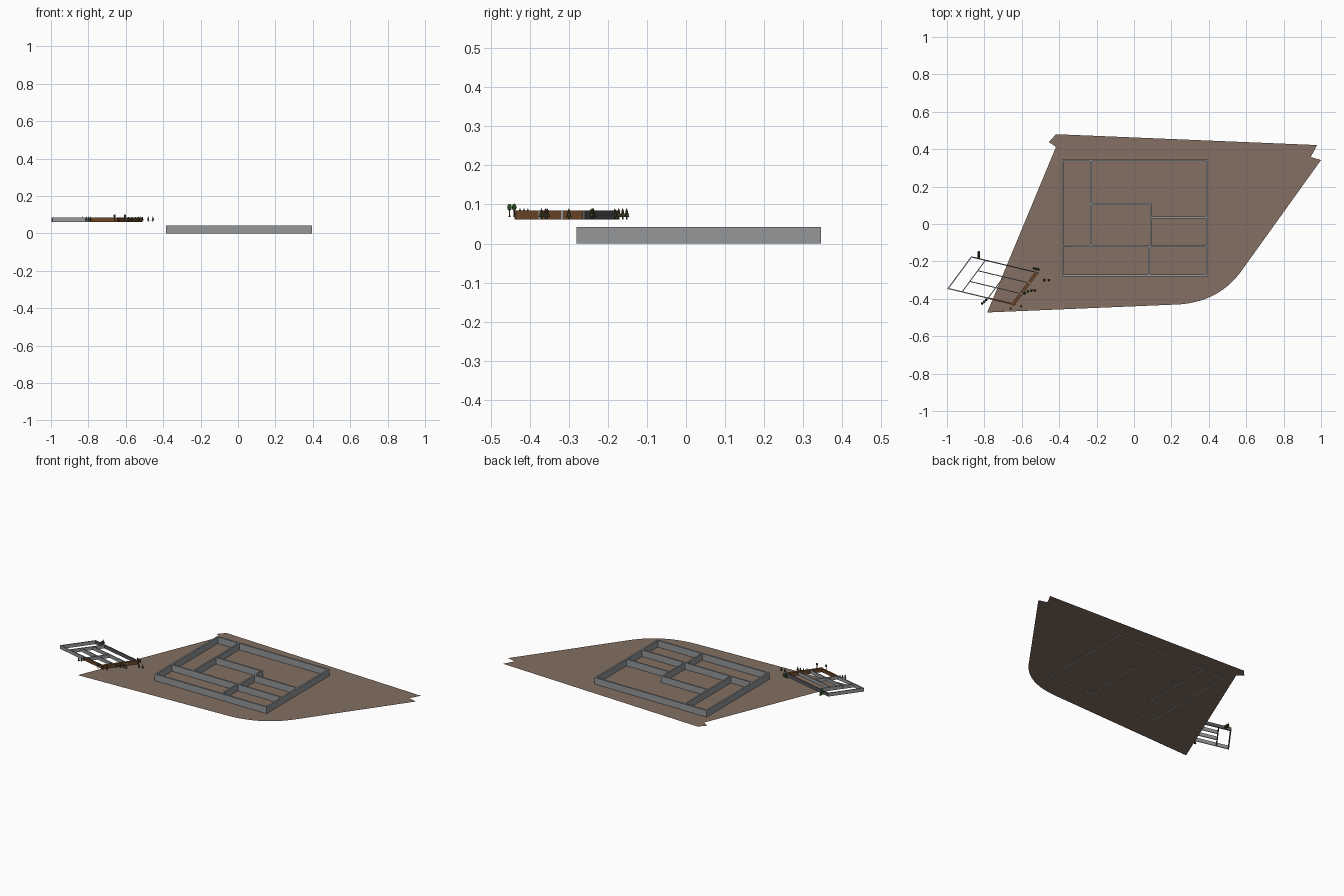
import bpy, bmesh
from math import hypot, pi
from mathutils import Vector, Matrix

if "Cube" in bpy.data.objects:
    bpy.data.objects.remove(bpy.data.objects["Cube"])


def material(name, rgb):
    m = bpy.data.materials.new(name)
    m.diffuse_color = (*rgb, 1)
    m.use_nodes = True
    m.node_tree.nodes["Principled BSDF"].inputs["Base Color"].default_value = m.diffuse_color
    return m


SOIL = material("soil", (0.23, 0.16, 0.125))
GREY = material("block_grey", (0.30, 0.31, 0.32))
DARK = material("slate", (0.10, 0.10, 0.11))
WOOD = material("brown_wood", (0.15, 0.06, 0.02))
LEAF = material("leaf_green", (0.03, 0.12, 0.025))
BARK = material("bark", (0.08, 0.04, 0.02))


def finish(bm, name, mats):
    bmesh.ops.recalc_face_normals(bm, faces=bm.faces)
    me = bpy.data.meshes.new(name)
    bm.to_mesh(me)
    bm.free()
    for m in mats:
        me.materials.append(m)
    ob = bpy.data.objects.new(name, me)
    bpy.context.collection.objects.link(ob)
    return ob


def walls(name, segments, thick, z0, z1, mat):
    """Upright slabs running along plan segments."""
    bm = bmesh.new()
    for a, b in segments:
        a, b = Vector(a), Vector(b)
        d = (b - a).normalized()
        n = Vector((-d.y, d.x)) * thick / 2
        e = d * thick / 2
        plan = [a - e - n, b + e - n, b + e + n, a - e + n]
        face = bm.faces.new([bm.verts.new((p.x, p.y, z0)) for p in plan])
        top = bmesh.ops.extrude_face_region(bm, geom=[face])["geom"]
        bmesh.ops.translate(bm, vec=(0, 0, z1 - z0),
                            verts=[v for v in top if isinstance(v, bmesh.types.BMVert)])
    return finish(bm, name, [mat])


# flat building plot with one rounded corner
def bezier(a, b, c, d, n=14):
    a, b, c, d = map(Vector, (a, b, c, d))
    return [a*(1-t)**3 + 3*b*t*(1-t)**2 + 3*c*t*t*(1-t) + d*t**3
            for t in (i / n for i in range(n + 1))]


outline = [(-0.417, 0.48), (0.979, 0.422), (0.945, 0.358), (1.0, 0.342)]
outline += bezier((0.575, -0.25), (0.50, -0.355), (0.39, -0.42), (0.24, -0.43))
outline += [(-0.785, -0.473), (-0.417, 0.412), (-0.455, 0.438)]
bm = bmesh.new()
bm.faces.new([bm.verts.new((p[0], p[1], 0.001)) for p in reversed(outline)])
bmesh.ops.triangulate(bm, faces=bm.faces[:])
finish(bm, "ground_plot", [SOIL])

# large house: outer and partition walls
L, R, F, B = -0.381, 0.391, -0.276, 0.341
walls("house_outer_walls", [((L, F), (R, F)), ((R, F), (R, B)),
                            ((R, B), (L, B)), ((L, B), (L, F))], 0.01, 0, 0.042, GREY)
walls("house_partitions", [((-0.23, B), (-0.23, -0.115)), ((-0.23, 0.107), (0.09, 0.107)),
                           ((0.09, 0.107), (0.09, -0.119)), ((0.09, 0.035), (R, 0.035)),
                           ((L, -0.117), (R, -0.119)), ((0.08, -0.119), (0.08, F))],
      0.009, 0, 0.042, GREY)

# small skewed house, placed by fractions along its two sides
ORIGIN, U, V = Vector((-0.994, -0.345)), Vector((0.356, -0.085)), Vector((0.125, 0.169))
Z0, Z1 = 0.062, 0.084


def at(u, v):
    return ORIGIN + U * u + V * v


def plan(*segs):
    return [(at(a, b), at(c, d)) for a, b, c, d in segs]


walls("small_house_grey_walls", plan((0, 0, 0.6, 0), (0, 0, 0, 1)),
      0.006, Z0, Z1, GREY)
walls("small_house_back_wall", plan((0, 1, 1, 1)), 0.006, Z0, Z1, DARK)
walls("small_house_partitions", plan((0.21, 0, 0.21, 1), (0.21, 0.67, 1, 0.67),
                                     (0.21, 0.33, 1, 0.33), (0.6, 0, 0.6, 0.67)),
      0.005, Z0, Z1, GREY)
walls("small_house_brown_front", plan((0.6, 0, 1, 0)), 0.008, Z0, Z1, WOOD)
walls("small_house_brown_side", plan((0.98, 0, 0.98, 0.96)), 0.016, Z0, Z1, WOOD)


# small conifers: trunk and three stacked cones
def tree(i, x, y, z=0.062, h=0.029):
    bm = bmesh.new()
    parts = [(0.0, 0.3, 0.0018, 0.0015, 6), (0.2, 0.4, 0.0075, 0.001, 8),
             (0.42, 0.35, 0.0058, 0.0008, 8), (0.65, 0.35, 0.004, 0.0, 8)]
    for k, (base, tall, r1, r2, n) in enumerate(parts):
        old = len(bm.faces)
        bmesh.ops.create_cone(bm, cap_ends=True, segments=n, radius1=r1, radius2=r2,
                              depth=tall * h,
                              matrix=Matrix.Translation((x, y, z + (base + tall / 2) * h)))
        bm.faces.ensure_lookup_table()
        for f in bm.faces[old:]:
            f.material_index = min(k, 1)
    finish(bm, f"tree_{i}", [BARK, LEAF])


spots = [(-0.83, -0.152), (-0.83, -0.162), (-0.83, -0.172), (-0.83, -0.182),
         (-0.812, -0.425), (-0.80, -0.415), (-0.79, -0.405),
         (-0.535, -0.237), (-0.523, -0.24), (-0.511, -0.243),
         (-0.48, -0.30), (-0.455, -0.30),
         (-0.567, -0.36), (-0.548, -0.356), (-0.53, -0.355), (-0.585, -0.37)]
for i, (x, y) in enumerate(spots):
    tree(i, x, y)


# two taller round-crowned trees in front
def round_tree(name, x, y):
    bm = bmesh.new()
    bmesh.ops.create_cone(bm, cap_ends=True, segments=6, radius1=0.002, radius2=0.0015,
                          depth=0.025, matrix=Matrix.Translation((x, y, 0.08)))
    old = len(bm.faces)
    bmesh.ops.create_icosphere(bm, subdivisions=2, radius=0.0075,
                               matrix=Matrix.Translation((x, y, 0.093))
                               @ Matrix.Diagonal((0.8, 0.8, 1.2, 1)))
    bm.faces.ensure_lookup_table()
    for f in bm.faces[old:]:
        f.material_index = 1
    finish(bm, name, [BARK, LEAF])


round_tree("round_tree_left", -0.66, -0.452)
round_tree("round_tree_right", -0.605, -0.44)
